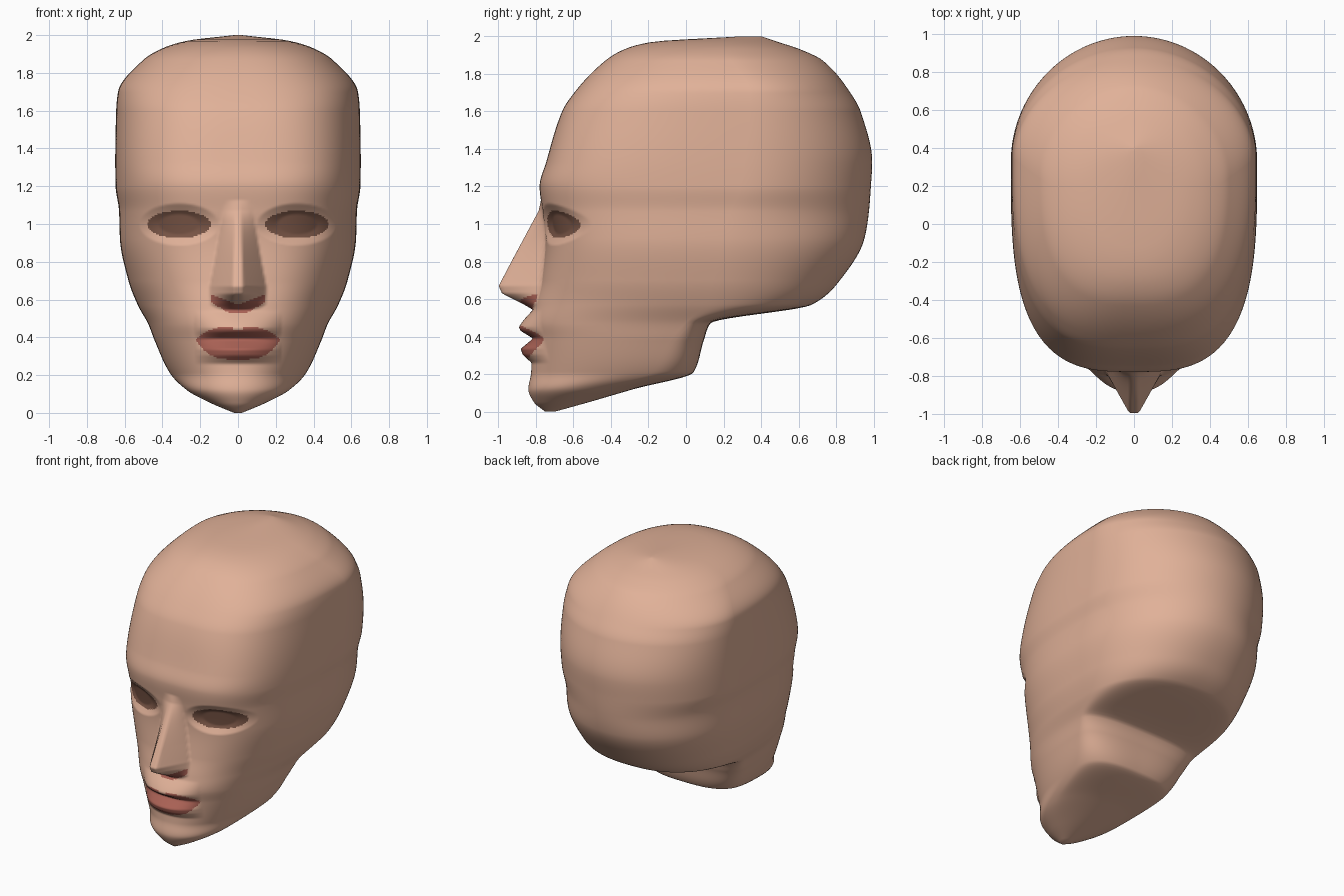
import bpy, bmesh, math

if "Cube" in bpy.data.objects:
    bpy.data.objects.remove(bpy.data.objects["Cube"])

# ---- cross-sections: z, half width, front y, back y, widest y, front power, back power
KEYS = [
    (0.00, .02, -.75, -.70, -.72, 2.0, 2.0),
    (0.05, .14, -.81, -.52, -.65, 2.0, 2.0),
    (0.12, .27, -.84, -.28, -.50, 2.1, 2.3),
    (0.21, .36, -.825, .04, -.20, 2.2, 2.9),
    (0.38, .44, -.82, .095, -.08, 2.4, 3.0),
    (0.47, .475, -.83, .13, .00, 2.5, 2.8),
    (0.57, .53, -.81, .67, .10, 2.5, 2.4),
    (0.70, .58, -.775, .82, .15, 2.65, 2.2),
    (0.92, .625, -.75, .95, .20, 2.9, 2.1),
    (1.07, .63, -.765, .975, .25, 3.0, 2.0),
    (1.20, .648, -.78, .985, .30, 3.1, 2.0),
    (1.33, .65, -.745, .992, .32, 3.2, 2.0),
    (1.60, .645, -.66, .93, .35, 3.0, 1.95),
    (1.70, .635, -.595, .875, .35, 2.9, 1.9),
    (1.87, .50, -.43, .73, .25, 2.6, 1.9),
    (1.93, .40, -.33, .61, .20, 2.4, 2.0),
    (1.97, .27, -.18, .49, .20, 2.2, 2.0),
    (2.00, .02, .30, .40, .35, 2.0, 2.0),
]
# nose: z, ridge y, half width at the cheek
NOSE = [(.54, -.81, .10), (.575, -.87, .15), (.63, -.98, .15), (.67, -.998, .15),
        (.80, -.93, .125), (1.07, -.785, .08), (1.14, -.77, .06)]
# lips: z, outward push
LIPS = [(.26, 0), (.305, .05), (.335, .06), (.39, -.005), (.43, .055), (.45, .062), (.54, 0)]


def lerp_rows(rows, z):
    z = min(max(z, rows[0][0]), rows[-1][0])
    for a, b in zip(rows, rows[1:]):
        if z <= b[0]:
            t = (z - a[0]) / (b[0] - a[0])
            return [p + (q - p) * t for p, q in zip(a[1:], b[1:])]


def slope(i, c):
    # tangent that never overshoots the neighbouring sections
    def step(j):
        return (KEYS[j + 1][c] - KEYS[j][c]) / (KEYS[j + 1][0] - KEYS[j][0])
    if i == 0:
        return step(0)
    if i == len(KEYS) - 1:
        return step(i - 1)
    a, b = step(i - 1), step(i)
    return 0 if a * b <= 0 else 2 * a * b / (a + b)


def section(z):
    i = max(k for k in range(len(KEYS) - 1) if KEYS[k][0] <= z + 1e-9)
    h = KEYS[i + 1][0] - KEYS[i][0]
    t = (z - KEYS[i][0]) / h
    out = []
    for c in range(1, 7):
        p, q = KEYS[i][c], KEYS[i + 1][c]
        out.append(p * (2*t**3 - 3*t*t + 1) + q * (3*t*t - 2*t**3)
                   + h * (slope(i, c) * (t**3 - 2*t*t + t) + slope(i + 1, c) * (t**3 - t*t)))
    return out


def eye_radius(x, z, a, b):
    return math.hypot((abs(x) - .312) / a, (z - .998) / b)


def face_detail(x, y, z, front):
    ax = abs(x)
    # eye sockets and brow
    r = eye_radius(x, z, .21, .11)
    if r < 1:
        y += .035 * min(1, 2 * (1 - r))
    # lips
    if .26 < z < .54 and ax < .23:
        y -= lerp_rows(LIPS, z)[0] * (1 - (ax / .23) ** 2)
    # nose
    if .54 < z < 1.14:
        ridge, wn = lerp_rows(NOSE, z)
        t = min(1, 1.2 * max(0, 1 - ax / wn))
        y -= max(0, front - ridge) * t
    return y


def material_for(c):
    x, y, z = c
    ax = abs(x)
    if y > -.4:
        return 0
    if eye_radius(x, z, .168, .073) < 1:
        return 2
    t = ax / .225
    if t < 1:
        top = .39 + .07 * (1 - t ** 3) - (.018 if ax < .025 else 0)
        low = .39 - .107 * (1 - t ** 3.5)
        if low < z < top:
            return 1
    # nostril patch
    if ax < .145 and .53 + .6 * max(0, ax - .05) < z < .57 + .4 * ax:
        return 1
    return 0


def make_mat(name, rgb):
    m = bpy.data.materials.new(name)
    m.diffuse_color = (*rgb, 1)
    m.use_nodes = True
    m.node_tree.nodes["Principled BSDF"].inputs["Base Color"].default_value = m.diffuse_color
    return m


# ---- head surface, finer across the face
FRONT, BACK = 280, 60
angles = [math.pi * i / BACK for i in range(BACK)]
angles += [math.pi + math.pi * i / FRONT for i in range(FRONT)]
levels = [i * .008 for i in range(248)] + [1.983, 1.988, 1.992, 1.996, 2.0]

bm = bmesh.new()
rings = []
for z in levels:
    w, yf, yb, yc, nf, nb = section(z)
    ring = []
    for a in angles:
        c, s = math.cos(a), math.sin(a)
        depth, n = (yc - yf, nf) if s < 0 else (yb - yc, nb)
        r = (abs(c / w) ** n + abs(s / depth) ** n) ** (-1 / n)
        x, y = r * c, yc + r * s
        if s < 0 and y < -.4:
            y = face_detail(x, y, z, yf)
        ring.append(bm.verts.new((x, y, z)))
    rings.append(ring)

N = len(angles)
for lo, hi in zip(rings, rings[1:]):
    for j in range(N):
        k = (j + 1) % N
        f = bm.faces.new((lo[j], lo[k], hi[k], hi[j]))
        f.material_index = material_for(f.calc_center_median())
bm.faces.new(rings[0][::-1])
bm.faces.new(rings[-1])
for f in bm.faces:
    f.smooth = True

mesh = bpy.data.meshes.new("head")
bm.to_mesh(mesh)
bm.free()
head = bpy.data.objects.new("head", mesh)
bpy.context.collection.objects.link(head)
mesh.materials.append(make_mat("skin", (.75, .44, .315)))
mesh.materials.append(make_mat("lip red", (.40, .12, .09)))
mesh.materials.append(make_mat("eye brown", (.19, .09, .06)))
